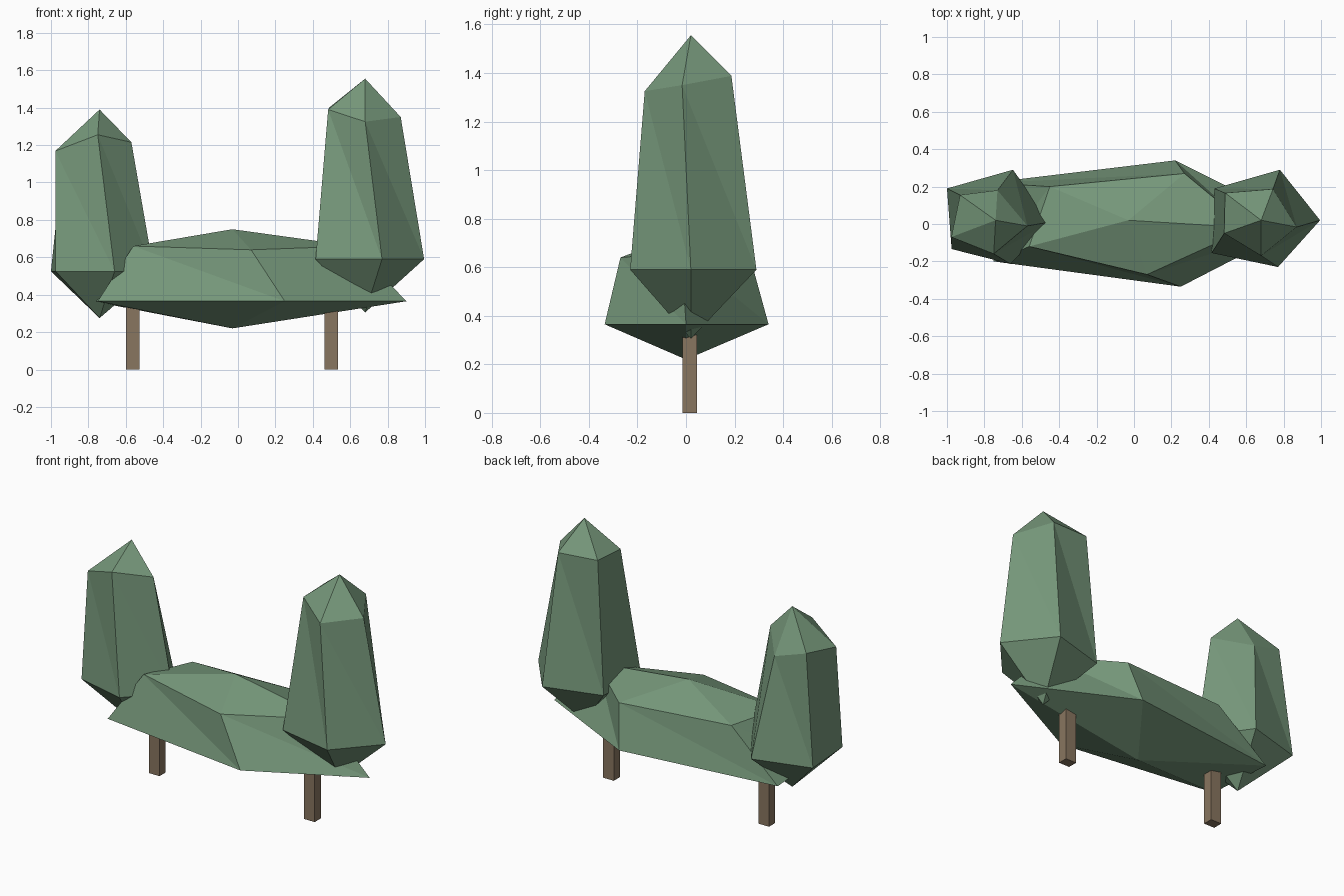
import bpy, bmesh

if "Cube" in bpy.data.objects:
    bpy.data.objects.remove(bpy.data.objects["Cube"])


def material(name, rgb):
    m = bpy.data.materials.new(name)
    m.diffuse_color = (*rgb, 1)
    m.use_nodes = True
    m.node_tree.nodes["Principled BSDF"].inputs["Base Color"].default_value = m.diffuse_color
    return m


leaf_green = material("leaf_green", (0.18, 0.31, 0.195))
bark_brown = material("bark_brown", (0.25, 0.18, 0.117))


def foliage(name, bottom, low_z, low, high, top):
    """Faceted five-sided clump: bottom tip, level ring, uneven upper ring, top tip."""
    bm = bmesh.new()
    b = bm.verts.new(bottom)
    t = bm.verts.new(top)
    lo = [bm.verts.new((x, y, low_z)) for x, y in low]
    hi = [bm.verts.new(p) for p in high]
    n = len(lo)
    for i in range(n):
        j = (i + 1) % n
        bm.faces.new((b, lo[j], lo[i]))
        bm.faces.new((lo[i], lo[j], hi[i]))
        bm.faces.new((lo[j], hi[j], hi[i]))
        bm.faces.new((hi[i], hi[j], t))
    finish(name, bm, leaf_green)


def finish(name, bm, mat):
    bmesh.ops.recalc_face_normals(bm, faces=bm.faces)
    me = bpy.data.meshes.new(name)
    bm.to_mesh(me)
    bm.free()
    me.materials.append(mat)
    bpy.context.collection.objects.link(bpy.data.objects.new(name, me))


# Long low hedge in the middle
foliage("hedge_body", (-0.03, 0.0, 0.22), 0.365,
        [(0.90, 0.0), (0.22, 0.34), (-0.78, 0.22), (-0.75, -0.20), (0.25, -0.335)],
        [(0.62, -0.02, 0.66), (0.27, 0.27, 0.62), (-0.45, 0.20, 0.645),
         (-0.56, -0.12, 0.66), (0.07, -0.27, 0.64)],
        (-0.03, 0.02, 0.75))

# Taller clump on the right
foliage("right_tower", (0.68, 0.02, 0.305), 0.59,
        [(0.995, 0.02), (0.78, 0.29), (0.43, 0.19), (0.415, -0.155), (0.77, -0.23)],
        [(0.87, -0.016, 1.35), (0.743, 0.187, 1.388), (0.487, 0.166, 1.40),
         (0.482, -0.05, 1.39), (0.68, -0.17, 1.325)],
        (0.68, 0.02, 1.555))

# Shorter clump on the left
foliage("left_tower", (-0.74, 0.02, 0.275), 0.525,
        [(-0.45, 0.01), (-0.647, 0.29), (-1.0, 0.19), (-0.975, -0.134), (-0.66, -0.214)],
        [(-0.57, -0.01, 1.215), (-0.73, 0.18, 1.14), (-0.93, 0.155, 1.20),
         (-0.977, -0.07, 1.168), (-0.75, -0.16, 1.255)],
        (-0.74, 0.02, 1.39))

# Two square trunks, ending inside the hedge
for name, x in (("left_trunk", -0.562), ("right_trunk", 0.498)):
    bm = bmesh.new()
    bmesh.ops.create_cube(bm, size=1)
    bmesh.ops.scale(bm, verts=bm.verts, vec=(0.073, 0.06, 0.42))
    bmesh.ops.translate(bm, verts=bm.verts, vec=(x, 0.015, 0.21))
    finish(name, bm, bark_brown)
